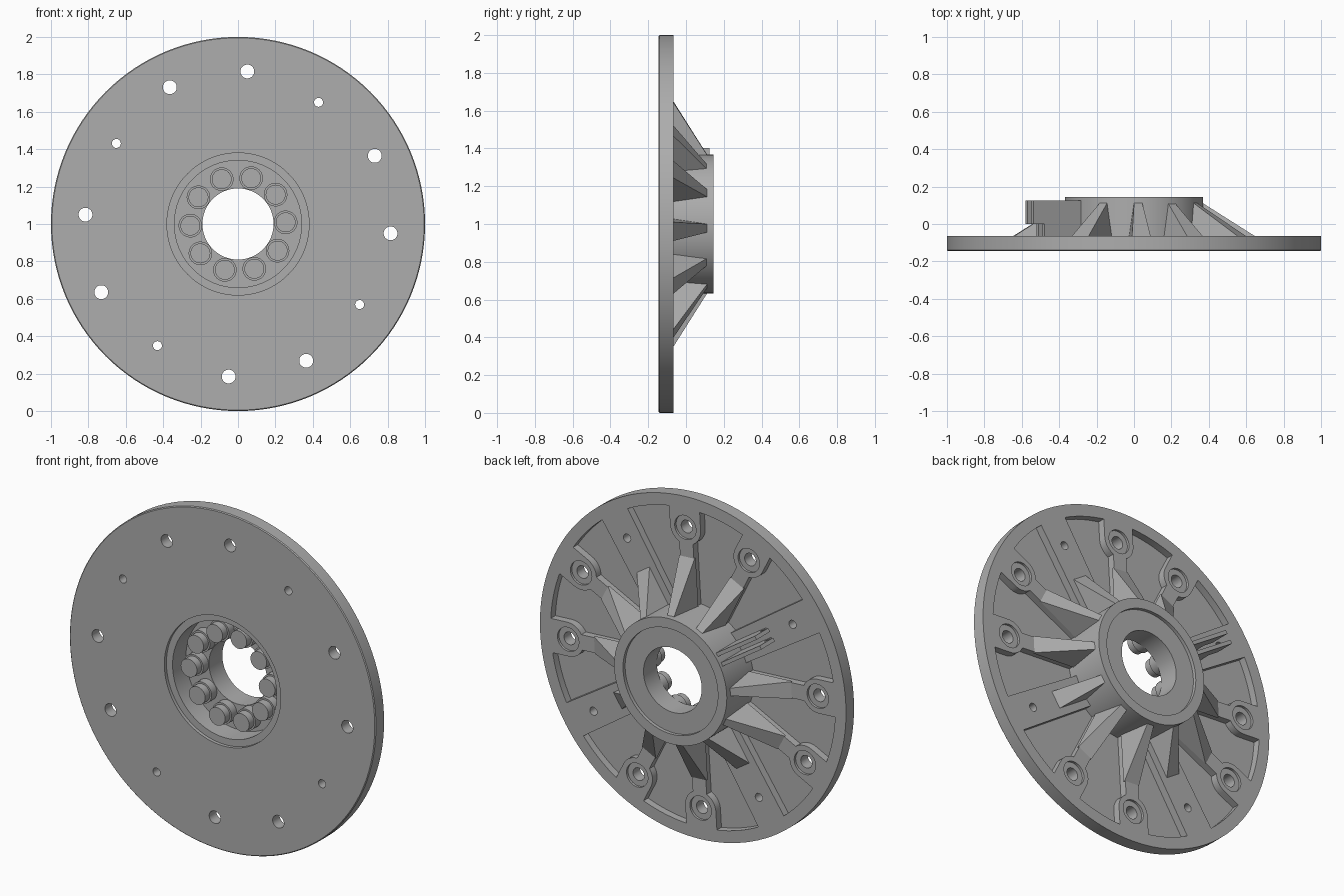
import bpy, bmesh
from math import sin, cos, pi, radians
from mathutils import Vector

if "Cube" in bpy.data.objects:
    bpy.data.objects.remove(bpy.data.objects["Cube"])

FLOOR, LAND, BACK, FRONT = -0.108, -0.065, 0.145, -0.145
TURN = -3.5  # angular offset of the whole spoke pattern

metal = bpy.data.materials.new("plain grey metal")
metal.use_nodes = True
metal.diffuse_color = (0.42, 0.42, 0.42, 1)
metal.node_tree.nodes["Principled BSDF"].inputs["Base Color"].default_value = (0.42, 0.42, 0.42, 1)


def place(u, v, y, deg):
    """Radial u, tangential v and axial y, turned about the hub axis."""
    a = radians(deg)
    return Vector((u * cos(a) - v * sin(a), y, 1 + u * sin(a) + v * cos(a)))


def finish(name, bm):
    bmesh.ops.recalc_face_normals(bm, faces=bm.faces)
    mesh = bpy.data.meshes.new(name)
    bm.to_mesh(mesh)
    bm.free()
    mesh.materials.append(metal)
    obj = bpy.data.objects.new(name, mesh)
    bpy.context.collection.objects.link(obj)
    return obj


def smooth(obj):
    bpy.ops.object.select_all(action="DESELECT")
    obj.select_set(True)
    bpy.context.view_layer.objects.active = obj
    bpy.ops.object.shade_smooth_by_angle(angle=radians(30))


def lathe(bm, profile, centre, steps, closed):
    """Revolve (radius, y) points about an axis along y."""
    rings = []
    for r, y in profile:
        if r == 0:
            rings.append([bm.verts.new((centre.x, y, centre.z))] * steps)
        else:
            rings.append([bm.verts.new((centre.x + r * cos(2 * pi * i / steps), y,
                                        centre.z + r * sin(2 * pi * i / steps)))
                          for i in range(steps)])
    for k in range(len(rings) if closed else len(rings) - 1):
        a, b = rings[k], rings[(k + 1) % len(rings)]
        for i in range(steps):
            j = (i + 1) % steps
            corners = list(dict.fromkeys((a[i], a[j], b[j], b[i])))
            bm.faces.new(corners)


def prism(name, outline, y0, y1, deg):
    bm = bmesh.new()
    face = bm.faces.new([bm.verts.new(place(u, v, y0, deg)) for u, v in outline])
    top = bmesh.ops.extrude_face_region(bm, geom=[face])["geom"]
    bmesh.ops.translate(bm, vec=(0, y1 - y0, 0),
                        verts=[g for g in top if isinstance(g, bmesh.types.BMVert)])
    return finish(name, bm)


def rib(name, deg, reach):
    bm = bmesh.new()
    for s in (-1, 1):
        for u, v, y in ((0.346, 0.05, LAND - 0.01), (0.346, 0.02, 0.125),
                        (reach, 0.05, LAND), (reach, 0.05, LAND - 0.01)):
            bm.verts.new(place(u, s * v, y, deg))
    bmesh.ops.convex_hull(bm, input=bm.verts)
    bmesh.ops.dissolve_limit(bm, angle_limit=0.01, verts=bm.verts, edges=bm.edges)
    return finish(name, bm)


# Flange disc and hub in one turned section
bm = bmesh.new()
lathe(bm, [(0.19, 0), (0.34, 0), (0.34, -0.125), (0.38, -0.125), (0.38, FRONT),
           (0.995, FRONT), (1, FRONT + 0.005), (1, LAND), (0.93, LAND), (0.93, FLOOR),
           (0.368, FLOOR), (0.368, BACK), (0.31, BACK), (0.31, 0.125), (0.19, 0.125)],
      place(0, 0, 0, 0), 128, True)
drilled = [finish("flange_and_hub", bm)]

# Bolt boss lands and flat spoke lands
arc = [(0.817 + 0.1 * cos(radians(d)), 0.1 * sin(radians(d))) for d in range(153, 89, -9)]
half = [(0.35, 0.045), (0.7, 0.045)] + arc + [(0.935, 0.1)]
boss_outline = half + [(u, -v) for u, v in reversed(half)]
strip_outline = [(0.352, 0.09), (0.935, 0.1), (0.935, -0.1), (0.352, -0.09)]

bolt_profile = [(0, -0.2), (0.037, -0.2), (0.037, LAND - 0.014),
                (0.07, LAND - 0.014), (0.07, 0), (0, 0)]
pin_profile = [(0, -0.2), (0.024, -0.2), (0.024, 0), (0, 0)]
cut = bmesh.new()
for i in range(12):
    deg = TURN + 30 * i
    small = i % 3 == 2
    if small:
        drilled.append(prism("spoke_land", strip_outline, -0.12, LAND, deg))
        lathe(cut, pin_profile, place(0.78, 0, 0, deg), 24, False)
    else:
        drilled.append(prism("bolt_boss_land", boss_outline, -0.12, LAND, deg))
        lathe(cut, bolt_profile, place(0.817, 0, 0, deg), 32, False)
    # Sloping ribs, except where the bracket sits
    if i != 5:
        rib("sloping_rib", deg, 0.59 if small else 0.645)
cutter = finish("hole_cutter", cut)
cutter.hide_render = True

# Drill every hole, then drop the cutter
for obj in drilled:
    mod = obj.modifiers.new("holes", "BOOLEAN")
    mod.operation, mod.solver, mod.object = "DIFFERENCE", "EXACT", cutter
    bpy.context.view_layer.objects.active = obj
    bpy.ops.object.modifier_apply(modifier=mod.name)
    smooth(obj)
bpy.data.objects.remove(cutter)

# Twin plate bracket on one spoke
for side in (-1, 1):
    v0, v1 = side * 0.018, side * 0.04
    deg = TURN + 150
    prism("bracket_foot", [(0.35, v0), (0.6, v0), (0.6, v1), (0.35, v1)], LAND - 0.01, 0.01, deg)
    prism("bracket_plate", [(0.35, v0), (0.67, v0), (0.67, v1), (0.35, v1)], 0, 0.125, deg)

# Ring of stepped pins in the front recess
for i in range(10):
    bm = bmesh.new()
    lathe(bm, [(0, -0.095), (0.053, -0.095), (0.053, -0.05), (0.063, -0.05), (0.063, 0.005),
               (0, 0.005)], place(0.255, 0, 0, 2 + 36 * i), 32, False)
    smooth(finish("recess_pin", bm))
